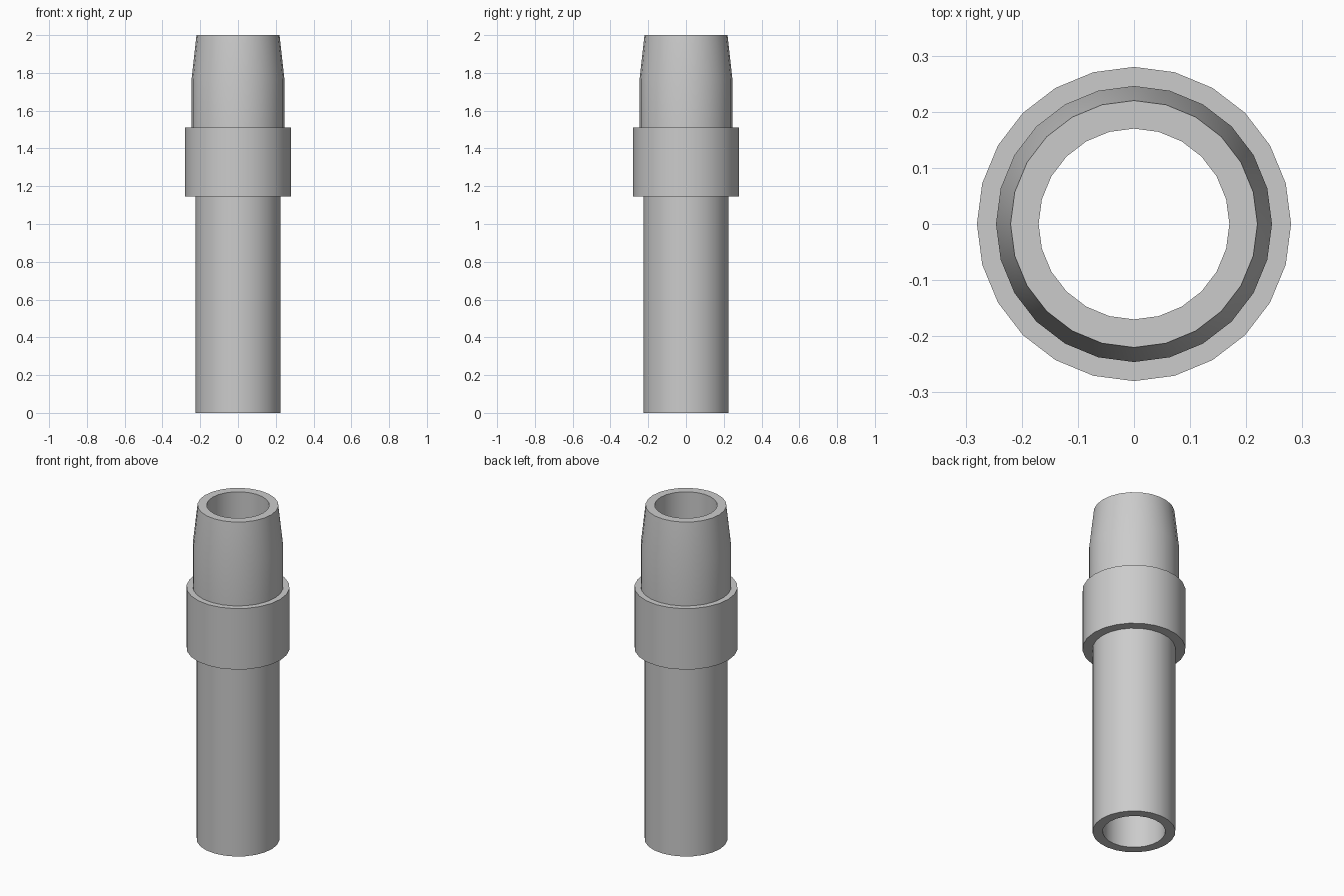
import bpy
import bmesh
import math

SIDES = 24

cube = bpy.data.objects.get("Cube")
if cube:
    bpy.data.objects.remove(cube, do_unlink=True)

# One plain grey for the whole fitting
grey = bpy.data.materials.new("plain grey")
grey.use_nodes = True
grey.diffuse_color = (0.6, 0.6, 0.6, 1)
grey.node_tree.nodes["Principled BSDF"].inputs["Base Color"].default_value = grey.diffuse_color


def lathe(name, profile):
    """Turn a closed (radius, height) profile around the z axis."""
    bm = bmesh.new()
    rings = []
    for r, z in profile:
        rings.append([bm.verts.new((r * math.sin(a), r * math.cos(a), z))
                      for a in (math.tau * i / SIDES for i in range(SIDES))])
    for k, ring in enumerate(rings):
        above = rings[(k + 1) % len(rings)]
        for i in range(SIDES):
            j = (i + 1) % SIDES
            bm.faces.new((ring[i], ring[j], above[j], above[i]))
    bmesh.ops.recalc_face_normals(bm, faces=bm.faces)
    mesh = bpy.data.meshes.new(name)
    bm.to_mesh(mesh)
    bm.free()
    mesh.materials.append(grey)
    obj = bpy.data.objects.new(name, mesh)
    bpy.context.collection.objects.link(obj)
    bpy.ops.object.select_all(action="DESELECT")
    obj.select_set(True)
    bpy.context.view_layer.objects.active = obj
    bpy.ops.object.shade_smooth_by_angle(angle=math.radians(30))
    return obj


# Hollow tube: lower pipe, collar, upper neck and tapered tip around one bore
BORE = 0.17
PIPE, COLLAR, NECK, TIP = 0.225, 0.28, 0.246, 0.22
lathe("hollow_pipe_fitting", [
    (BORE, 0), (PIPE, 0), (PIPE, 1.145),
    (COLLAR, 1.145), (COLLAR, 1.51),
    (NECK, 1.51), (NECK, 1.765),
    (TIP, 2), (BORE, 2),
])
